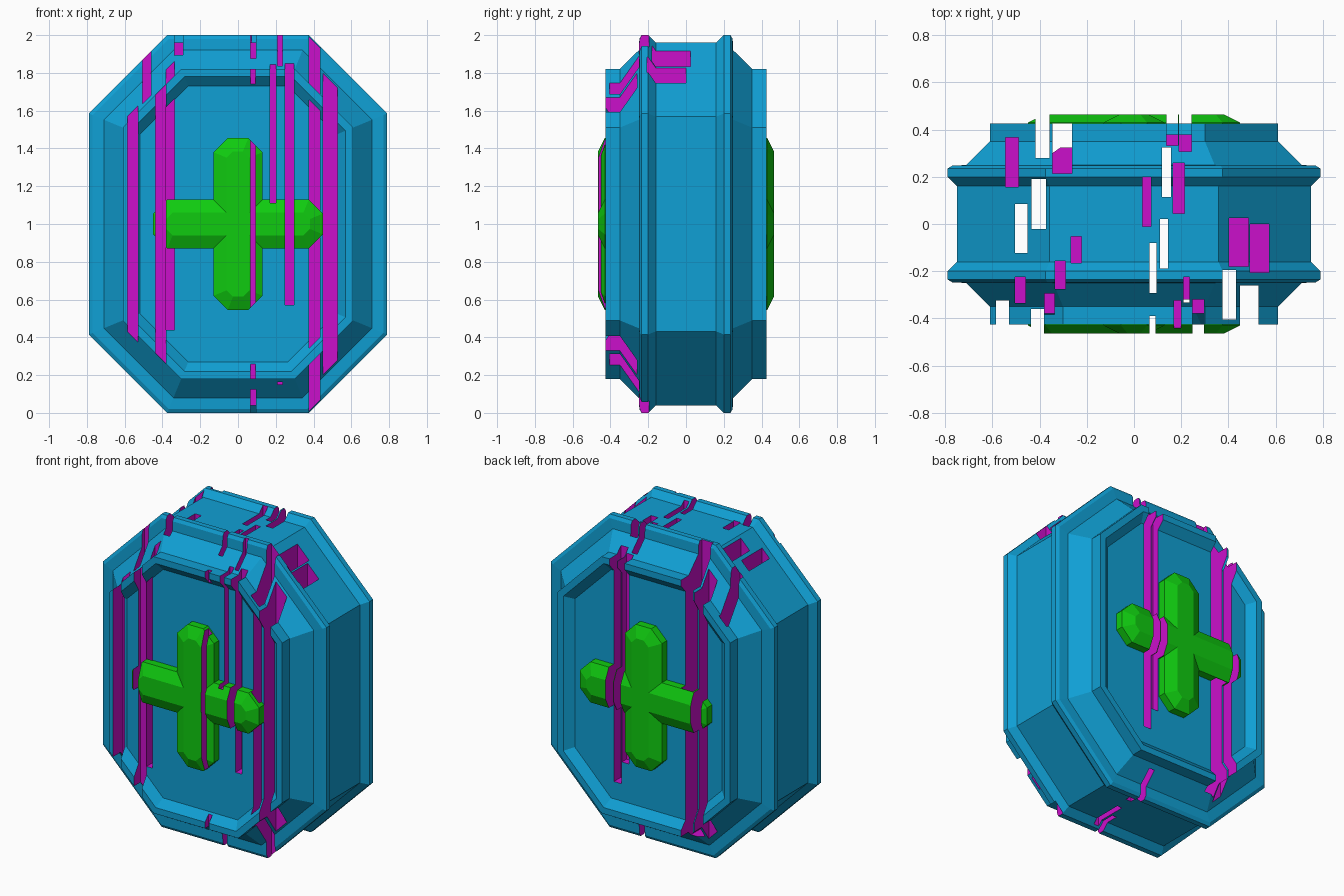
import bpy, bmesh

start_cube = bpy.data.objects.get("Cube")
if start_cube:
    bpy.data.objects.remove(start_cube, do_unlink=True)


def make_material(name, rgb):
    mat = bpy.data.materials.new(name)
    mat.use_nodes = True
    mat.diffuse_color = (*rgb, 1)
    mat.node_tree.nodes["Principled BSDF"].inputs["Base Color"].default_value = (*rgb, 1)
    return mat


blue = make_material("bright blue", (0.005, 0.35, 0.66))
green = make_material("vivid green", (0.005, 0.6, 0.005))
magenta = make_material("magenta", (0.6, 0.005, 0.6))


def make_object(name, bm, mat):
    bmesh.ops.recalc_face_normals(bm, faces=bm.faces)
    mesh = bpy.data.meshes.new(name)
    bm.to_mesh(mesh)
    bm.free()
    mesh.materials.append(mat)
    obj = bpy.data.objects.new(name, mesh)
    bpy.context.collection.objects.link(obj)
    return obj


def octagon(bm, y, a, b, fa, fb, zc=1.0):
    """Ring of eight points: half sizes a, b with flats of half length fa, fb."""
    pts = [(fa, b), (a, fb), (a, -fb), (fa, -b), (-fa, -b), (-a, -fb), (-a, fb), (-fa, b)]
    return [bm.verts.new((x, y, zc + z)) for x, z in pts]


def loft(name, rings, bm, mat):
    for r, s in zip(rings, rings[1:]):
        for i in range(8):
            j = (i + 1) % 8
            bm.faces.new((r[i], r[j], s[j], s[i]))
    bm.faces.new(rings[0])
    bm.faces.new(rings[-1])
    return make_object(name, bm, mat)


# Stepped casing: depth and inward offset, from the middle to the recessed panel
half = [(0.16, 0.04), (0.2, 0), (0.235, 0), (0.247, 0.02), (0.25, 0.08),
        (0.35, 0.18), (0.425, 0.18), (0.425, 0.22), (0.38, 0.27)]
profile = [(-y, d) for y, d in reversed(half)] + half
bm = bmesh.new()
rings = [octagon(bm, y, 0.79 - d, 1 - d, 0.375 - 0.414 * d, 0.585 - 0.414 * d)
         for y, d in profile]
parts = [loft("casing", rings, bm, blue)]


# Bevelled cross bars on both panels
def bar(name, side, a, b):
    bm = bmesh.new()
    rings = []
    for y, d in ((0.375, 0), (0.43, 0), (0.465, 0.07)):
        c = 0.075 - 0.586 * d
        rings.append(octagon(bm, side * y, a - d, b - d, a - d - c, b - d - c))
    return loft(name, rings, bm, green)


for side, label in ((-1, "front"), (1, "back")):
    parts.append(bar(label + "_cross_upright", side, 0.13, 0.455))
    parts.append(bar(label + "_cross_arm", side, 0.45, 0.13))

# Vertical slots: x range, y range, floor height (below zero cuts right through)
THROUGH = -0.1
slots = [
    # front face
    (-0.585, -0.53, -0.5, -0.325, THROUGH),
    (-0.505, -0.46, -0.335, -0.225, 1.4),
    (-0.335, -0.29, -0.275, -0.156, 1.6),
    (-0.38, -0.337, -0.384, -0.295, 0.44),
    (-0.437, -0.381, -0.5, -0.36, THROUGH),
    (0.065, 0.092, -0.5, -0.39, THROUGH),
    (0.17, 0.2, -0.44, -0.325, 1.1),
    (0.21, 0.236, -0.333, -0.225, 0.15),
    (0.248, 0.296, -0.5, -0.32, 0.57),
    (0.375, 0.433, -0.405, -0.195, THROUGH),
    (0.45, 0.528, -0.5, -0.26, THROUGH),
    # middle band
    (-0.505, -0.452, -0.123, 0.085, THROUGH),
    (-0.435, -0.372, -0.022, 0.19, THROUGH),
    (-0.267, -0.222, -0.165, -0.052, 1.6),
    (0.066, 0.096, -0.293, -0.08, THROUGH),
    (0.11, 0.145, -0.188, 0.022, THROUGH),
    (0.037, 0.072, -0.01, 0.2, 1.4),
    (0.402, 0.485, -0.18, 0.025, 1.4),
    (0.492, 0.572, -0.206, 0.0, 1.4),
    # back face
    (-0.545, -0.49, 0.156, 0.367, 1.2),
    (-0.418, -0.357, 0.28, 0.5, THROUGH),
    (-0.346, -0.263, 0.215, 0.426, 0.155),
    (0.118, 0.156, 0.114, 0.325, THROUGH),
    (0.165, 0.215, 0.045, 0.258, 1.4),
    (0.137, 0.187, 0.333, 0.5, 0.52),
    (0.191, 0.244, 0.308, 0.5, 0.38),
]


def overlaps(obj, x0, x1, y0, y1):
    xs = [v.co.x for v in obj.data.vertices]
    ys = [v.co.y for v in obj.data.vertices]
    return min(xs) < x1 and max(xs) > x0 and min(ys) < y1 and max(ys) > y0


for x0, x1, y0, y1, floor in slots:
    bm = bmesh.new()
    bmesh.ops.create_cube(bm, size=1)
    for v in bm.verts:
        v.co = (x1 if v.co.x > 0 else x0, y1 if v.co.y > 0 else y0,
                2.1 if v.co.z > 0 else floor)
    cutter = make_object("slot_cutter", bm, magenta)
    cutter.hide_render = True
    for obj in parts:
        if not overlaps(obj, x0, x1, y0, y1):
            continue
        mod = obj.modifiers.new("slot", "BOOLEAN")
        mod.operation = "DIFFERENCE"
        mod.solver = "EXACT"
        mod.material_mode = "TRANSFER"
        mod.object = cutter
        bpy.context.view_layer.objects.active = obj
        bpy.ops.object.modifier_apply(modifier=mod.name)
    bpy.data.objects.remove(cutter, do_unlink=True)
